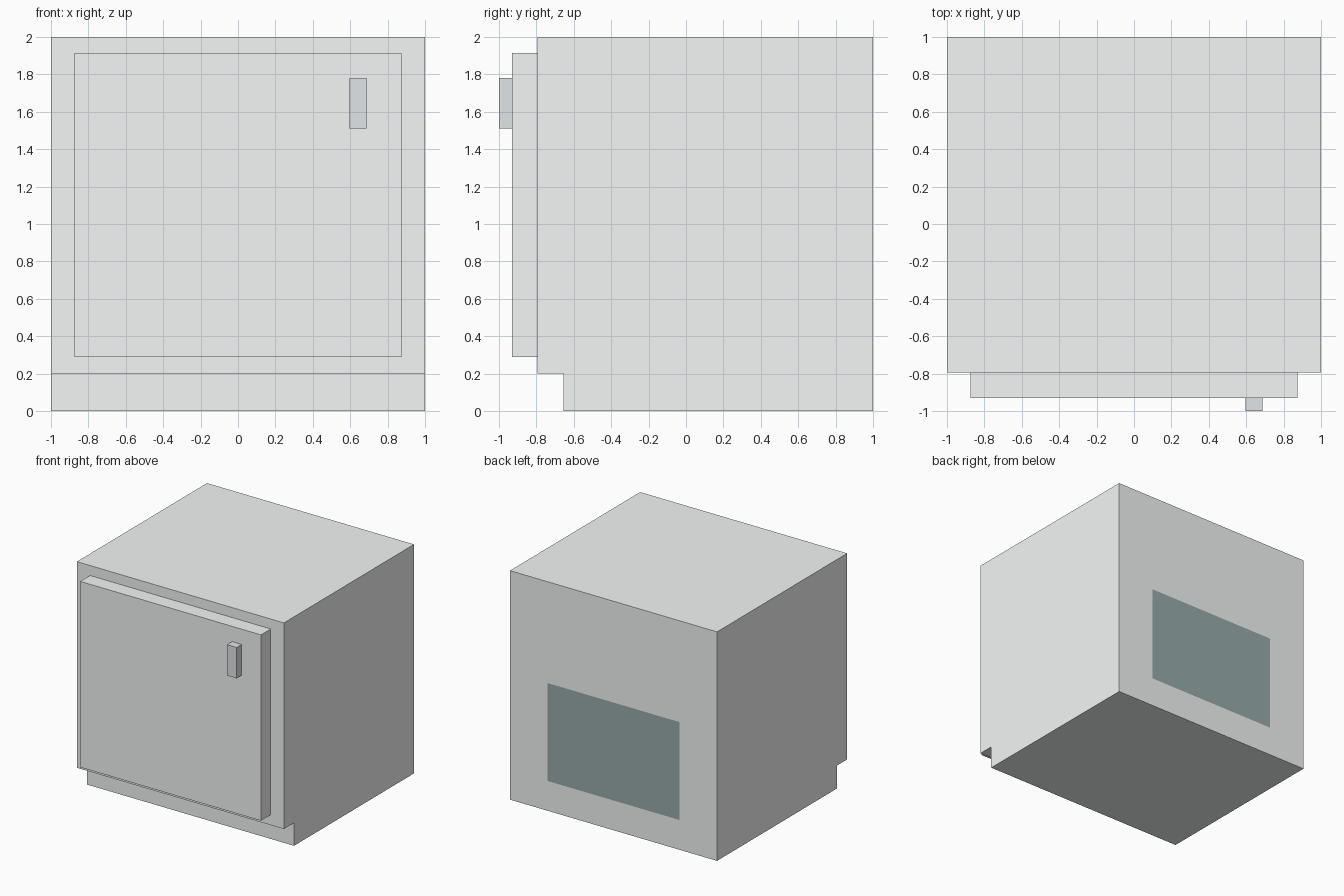
import bpy
import bmesh

if "Cube" in bpy.data.objects:
    bpy.data.objects.remove(bpy.data.objects["Cube"])


def material(name, color):
    mat = bpy.data.materials.new(name)
    mat.diffuse_color = (*color, 1)
    mat.use_nodes = True
    mat.node_tree.nodes["Principled BSDF"].inputs["Base Color"].default_value = mat.diffuse_color
    return mat


def add_object(name, bm, mats=()):
    bmesh.ops.recalc_face_normals(bm, faces=bm.faces)
    mesh = bpy.data.meshes.new(name)
    bm.to_mesh(mesh)
    bm.free()
    for mat in mats:
        mesh.materials.append(mat)
    obj = bpy.data.objects.new(name, mesh)
    bpy.context.collection.objects.link(obj)
    return obj


def box(name, lo, hi, mats=()):
    bm = bmesh.new()
    bmesh.ops.create_cube(bm, size=1)
    for v in bm.verts:
        v.co = [hi[i] if v.co[i] > 0 else lo[i] for i in range(3)]
    return add_object(name, bm, mats)


body_white = material("body_white", (0.90, 0.93, 0.915))
panel_grey = material("panel_grey", (0.32, 0.41, 0.41))
handle_grey = material("handle_grey", (0.74, 0.79, 0.81))

# Cabinet: side profile with toe kick, extruded across the width
bm = bmesh.new()
profile = [(-0.655, 0), (1, 0), (1, 2), (-0.795, 2), (-0.795, 0.2), (-0.655, 0.2)]
side = bm.faces.new([bm.verts.new((-1, y, z)) for y, z in profile])
ext = bmesh.ops.extrude_face_region(bm, geom=[side], use_keep_orig=True)
for v in ext["geom"]:
    if isinstance(v, bmesh.types.BMVert):
        v.co.x = 1
bmesh.ops.recalc_face_normals(bm, faces=bm.faces)

# Rear panel: flush, darker rectangle inset in the back face
back = max(bm.faces, key=lambda f: f.calc_center_median().y)
bmesh.ops.inset_region(bm, faces=[back], thickness=0.3)
for v in back.verts:
    v.co = (0.638 if v.co.x > 0 else -0.638, 1, 1.115 if v.co.z > 1 else 0.26)
back.material_index = 1
add_object("cabinet", bm, [body_white, panel_grey])

# Door and handle on the front
box("door", (-0.873, -0.93, 0.29), (0.873, -0.795, 1.913), [body_white])
box("handle", (0.595, -1, 1.51), (0.687, -0.93, 1.78), [handle_grey])
